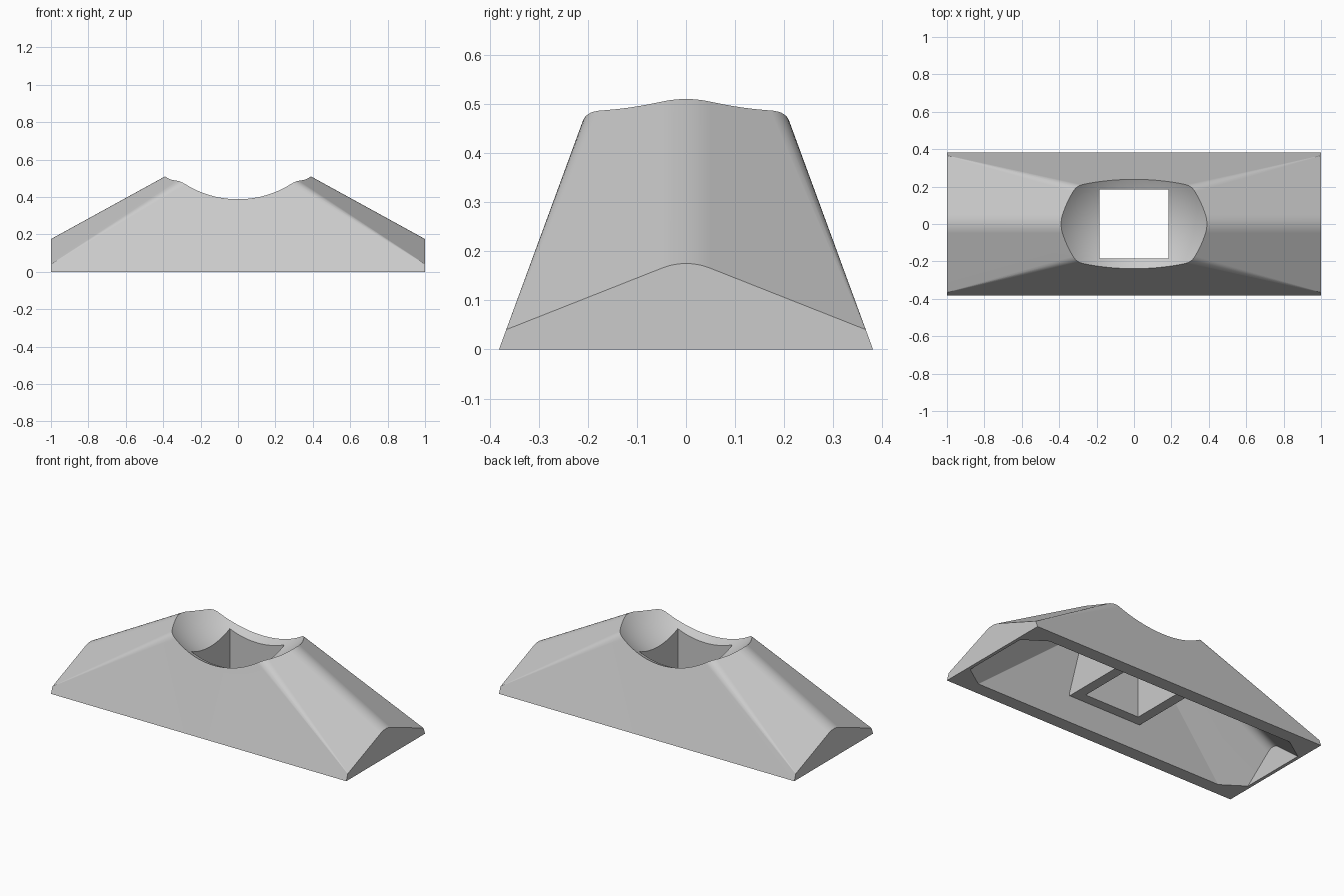
import bpy, bmesh, math

if "Cube" in bpy.data.objects:
    bpy.data.objects.remove(bpy.data.objects["Cube"])

grey = bpy.data.materials.new("light_grey")
grey.diffuse_color = (0.6, 0.6, 0.6, 1)
grey.use_nodes = True
grey.node_tree.nodes["Principled BSDF"].inputs["Base Color"].default_value = grey.diffuse_color
LEAN = 0.367    # inward lean of the long sides
RISE = 0.549    # rise of the roof towards the middle


def bezier(a, b, c, n):
    return [tuple((1-t)**2*p + 2*t*(1-t)*q + t*t*r for p, q, r in zip(a, b, c))
            for t in (i/n for i in range(n + 1))]


def section(base, zb, peak, slope, ridge, fillet):
    """Closed (y, z) outline: leaning sides, pitched roof, rounded ridge and shoulders."""
    y = (base - LEAN*peak)/(1 - LEAN*slope)
    z = peak - slope*y
    ls, lr = math.hypot(LEAN, 1), math.hypot(1, slope)
    below = (y + LEAN*fillet/ls, z - fillet/ls)
    above = (y - fillet/lr, z + slope*fillet/lr)
    half = [(base - LEAN*zb, zb)] + bezier(below, (y, z), above, 7)
    top = bezier((ridge, peak - slope*ridge), (0, peak), (-ridge, peak - slope*ridge), 12)
    return half + top + [(-a, b) for a, b in reversed(half)]


def finish(bm, name):
    bmesh.ops.recalc_face_normals(bm, faces=bm.faces)
    me = bpy.data.meshes.new(name)
    bm.to_mesh(me)
    bm.free()
    ob = bpy.data.objects.new(name, me)
    me.materials.append(grey)
    bpy.context.collection.objects.link(ob)
    return ob


def loft(name, length, end, mid):
    bm = bmesh.new()
    rings = [[bm.verts.new((x, y, z)) for y, z in sec]
             for x, sec in ((-length, end), (0, mid), (length, end))]
    n = len(end)
    for a, b in zip(rings, rings[1:]):
        for i in range(n):
            j = (i + 1) % n
            bm.faces.new((a[i], a[j], b[j], b[i]))
    bm.faces.new(rings[0])
    bm.faces.new(rings[-1])
    return finish(bm, name)


def box(name, half, z0, z1):
    bm = bmesh.new()
    bmesh.ops.create_cube(bm, size=1)
    for v in bm.verts:
        v.co = (v.co.x*2*half, v.co.y*2*half, z0 if v.co.z < 0 else z1)
    return finish(bm, name)


def ball(name, radius):
    bm = bmesh.new()
    bmesh.ops.create_uvsphere(bm, u_segments=96, v_segments=64, radius=radius)
    bmesh.ops.translate(bm, verts=bm.verts, vec=(0, 0, 0.8385))
    return finish(bm, name)


def cut(target, tool):
    mod = target.modifiers.new("cut", 'BOOLEAN')
    mod.operation, mod.solver, mod.object = 'DIFFERENCE', 'EXACT', tool
    bpy.ops.object.select_all(action='DESELECT')
    bpy.context.view_layer.objects.active = target
    target.select_set(True)
    bpy.ops.object.modifier_apply(modifier=mod.name)
    bpy.data.objects.remove(tool)


# sloping block
body = loft("sloped_base", 1.0,
            section(0.381, 0, 0.185, 0.395, 0.05, 0.002),
            section(0.381, 0, 0.185 + RISE, 0.395, 0.05, 0.055))

# hollow underside, leaving the bowl shell and the square tube standing
cavity = loft("cavity", 0.98,
              section(0.30, -0.2, 0.17, 0.81, 0.045, 0.003),
              section(0.30, -0.2, 0.17 + RISE*0.98, 0.81, 0.045, 0.003))
cut(cavity, ball("bowl_shell", 0.55))
cut(cavity, box("tube_shell", 0.247, 0.125, 1.2))
cut(body, cavity)

# round bowl in the top and square hole through the middle
cut(body, ball("bowl", 0.51))
cut(body, box("square_hole", 0.185, -0.5, 1.2))

bpy.ops.object.shade_smooth_by_angle(angle=math.radians(25))
weighted = body.modifiers.new("weighted_normals", 'WEIGHTED_NORMAL')
weighted.keep_sharp = True
